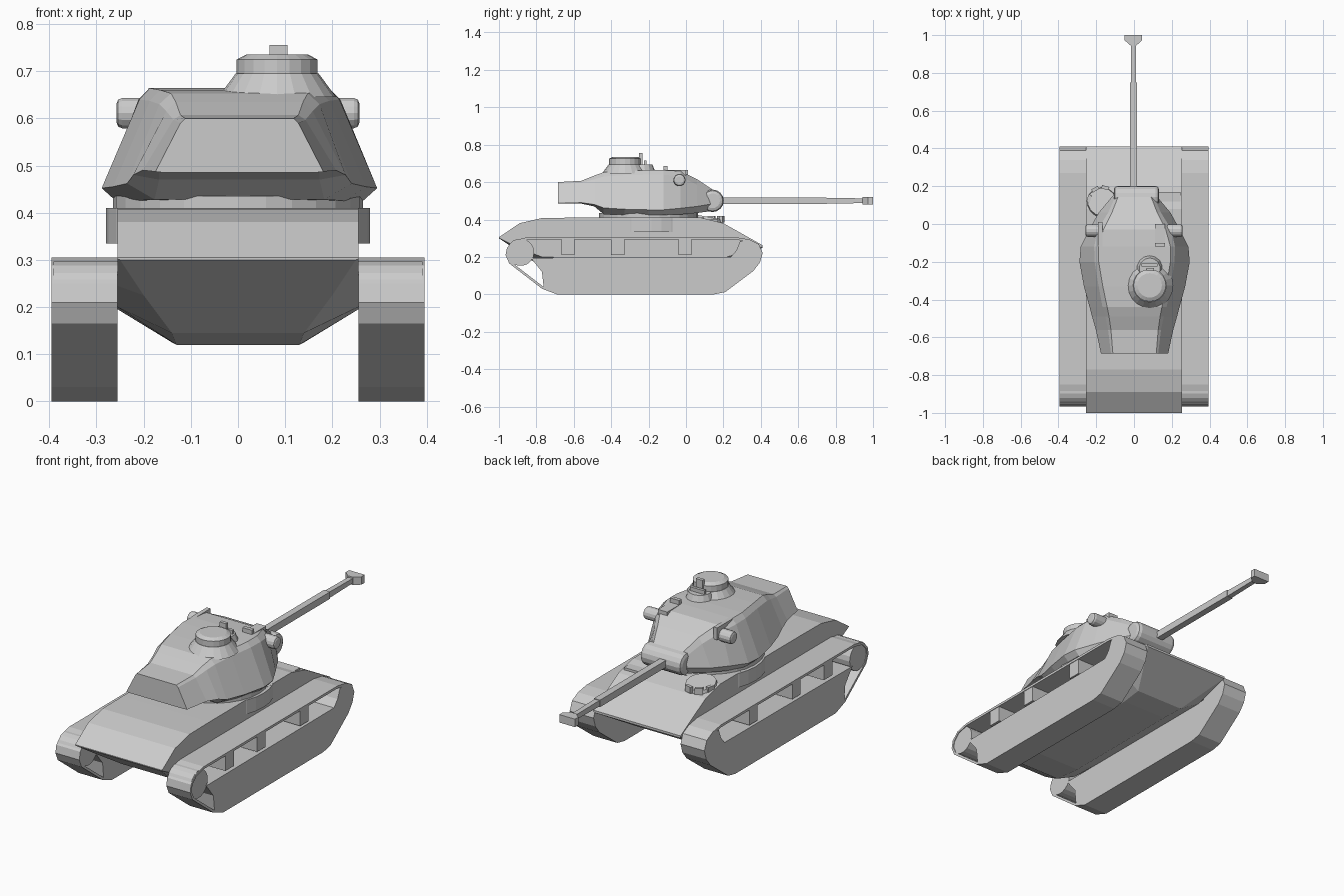
import bpy, bmesh
from math import radians, sin, cos
from mathutils import Matrix

if "Cube" in bpy.data.objects:
    bpy.data.objects.remove(bpy.data.objects["Cube"])


def finish(name, bm, fix=True):
    if fix:
        bmesh.ops.recalc_face_normals(bm, faces=bm.faces)
    me = bpy.data.meshes.new(name)
    bm.to_mesh(me)
    bm.free()
    ob = bpy.data.objects.new(name, me)
    bpy.context.collection.objects.link(ob)
    return ob


def loft(name, sections, cx=0):
    """Each section: y followed by half-outline (x, z) points, bottom to top."""
    bm = bmesh.new()
    rings = []
    for y, *half in sections:
        pts = half + [(-x, z) for x, z in reversed(half)]
        rings.append([bm.verts.new((cx + x, y, z)) for x, z in pts])
    n = len(rings[0])
    for a, b in zip(rings, rings[1:]):
        for i in range(n):
            j = (i + 1) % n
            bm.faces.new((a[i], a[j], b[j], b[i]))
    bm.faces.new(rings[0])
    bm.faces.new(rings[-1])
    return finish(name, bm)


def side_strip(name, pts, x0, x1, caps=True):
    """Extrude a (y, z) profile across x."""
    bm = bmesh.new()
    a = [bm.verts.new((x0, y, z)) for y, z in pts]
    b = [bm.verts.new((x1, y, z)) for y, z in pts]
    for i in range(len(pts)):
        j = (i + 1) % len(pts)
        bm.faces.new((a[i], a[j], b[j], b[i]))
    if caps:
        bm.faces.new(a)
        bm.faces.new(b)
    return finish(name, bm, caps)


def box(name, lo, hi, rot=0):
    bm = bmesh.new()
    bmesh.ops.create_cube(bm, size=1)
    for v in bm.verts:
        v.co = [(h - l) * c for l, h, c in zip(lo, hi, v.co)]
    ob = finish(name, bm)
    ob.location = [(l + h) / 2 for l, h in zip(lo, hi)]
    ob.rotation_euler.z = rot
    return ob


def tube(name, loc, r1, r2, depth, axis='Z', sides=20, bevel=0):
    bm = bmesh.new()
    bmesh.ops.create_cone(bm, cap_ends=True, segments=sides, radius1=r1, radius2=r2, depth=depth)
    if axis == 'X':
        bmesh.ops.rotate(bm, verts=bm.verts, matrix=Matrix.Rotation(radians(90), 3, 'Y'))
    ob = finish(name, bm)
    ob.location = loc
    if bevel:
        m = ob.modifiers.new("bevel", 'BEVEL')
        m.width, m.segments = bevel, 2
    return ob


# Hull with sloped ends and a chamfered belly
loft("hull", [
    (-1.0, (.25, .300), (.255, .302), (.255, .305)),
    (-.89, (.20, .225), (.255, .245), (.255, .380)),
    (-.77, (.14, .145), (.255, .200), (.255, .408)),
    (-.60, (.13, .120), (.255, .195), (.255, .410)),
    (.08, (.13, .120), (.255, .195), (.255, .410)),
    (.20, (.14, .125), (.255, .195), (.255, .380)),
    (.41, (.25, .250), (.255, .255), (.255, .262)),
])
tube("hull_turret_collar", (0, -.185, .372), .28, .28, .075, sides=32)

# Tracks, lower side skirts, return supports and sprockets
belt = [(-.77, .03), (-.69, 0), (.15, 0), (.21, .012), (.36, .125), (.395, .17), (.41, .22),
        (.39, .268), (.34, .293), (.27, .305), (-.85, .305), (-.92, .288),
        (-.957, .25), (-.965, .21), (-.945, .165)]
skirt = [(-.76, .03), (-.69, .004), (.15, .004), (.21, .015), (.36, .13), (.39, .17), (.405, .22),
         (.385, .265), (.34, .288), (.29, .285), (.27, .235), (.24, .2), (-.83, .195), (-.77, .12)]
for s, side in ((1, "right"), (-1, "left")):
    lo, hi = (.255, .395) if s > 0 else (-.395, -.255)
    ob = side_strip("track_" + side, belt, lo, hi, caps=False)
    m = ob.modifiers.new("thickness", 'SOLIDIFY')
    m.thickness, m.offset = .013, -1
    side_strip("track_skirt_" + side, skirt, lo, hi)
    tube("sprocket_" + side, (s * .323, -.885, .225), .073, .073, .136, 'X', 18)
    for i, y in enumerate((-.63, -.365, -.005)):
        a, b = sorted((s * .255, s * .392))
        box(f"return_support_{side}_{i}", (a, y - .035, .21), (b, y + .035, .295))

# Driver hatch and periscopes on the front deck
hatch = tube("driver_hatch", (-.17, .115, .397), .085, .075, .035, sides=14)
hatch.rotation_euler.x = radians(-10)
for i, a in enumerate((75, 120, 165)):
    x, y = -.17 + .07 * cos(radians(a)), .115 + .08 * sin(radians(a))
    box(f"driver_periscope_{i}", (x - .02, y - .009, .385), (x + .02, y + .009, .418), radians(a - 90))
box("deck_plate", (.12, .04, .36), (.245, .17, .40))

# Turret: narrow rear bustle, wide middle, tapered nose
tube("turret_ring", (0, -.2, .42), .265, .265, .03, sides=28)
loft("turret", [
    (-.685, (.16, .485), (.178, .487), (.125, .590), (.115, .600)),
    (-.56, (.17, .485), (.205, .490), (.140, .597), (.125, .607)),
    (-.49, (.17, .470), (.225, .480), (.155, .615), (.135, .635)),
    (-.44, (.18, .428), (.238, .462), (.170, .630), (.145, .653)),
    (-.33, (.225, .425), (.268, .455), (.190, .637), (.168, .660)),
    (-.20, (.262, .425), (.292, .452), (.212, .640), (.190, .664)),
    (-.12, (.260, .425), (.285, .452), (.214, .640), (.190, .664)),
    (-.03, (.215, .427), (.240, .460), (.195, .630), (.165, .659)),
    (.06, (.155, .435), (.190, .470), (.140, .585), (.120, .615)),
    (.15, (.085, .447), (.115, .485), (.100, .535), (.085, .555)),
], cx=.003)

# Gun mantlet, square barrel and T-shaped muzzle
tube("mantlet", (.013, .142, .5), .06, .06, .24, 'X', 16, .02)
box("gun_barrel_rear", (-.021, .15, .482), (.015, .75, .519))
loft("gun_barrel_front", [
    (.74, (.014, .484), (.014, .516)),
    (.95, (.013, .488), (.013, .513))], cx=-.003)
loft("muzzle_brake", [
    (.945, (.015, .479), (.015, .521)),
    (.972, (.046, .479), (.046, .521)),
    (1.0, (.046, .479), (.046, .521))], cx=-.003)

# Rangefinder ears
for s, side in ((1, "right"), (-1, "left")):
    tube("rangefinder_" + side, (s * .21, -.035, .611), .033, .033, .095, 'X', 14, .012)

# Cupola with lid, forward mount and periscope
cx, cy = .083, -.325
tube("cupola_base", (cx, cy, .67), .125, .088, .05)
tube("cupola_front_mount", (cx, -.235, .67), .075, .055, .05, sides=14)
tube("cupola_drum", (cx, cy, .705), .086, .086, .04)
tube("cupola_lid", (cx, cy, .73), .086, .065, .011)
box("cupola_periscope", (.067, -.25, .69), (.105, -.232, .755))
box("cupola_sight", (.04, -.225, .69), (.125, -.21, .715))

# Roof sight boxes
box("roof_sight_right", (.11, -.12, .64), (.165, -.10, .687))
box("roof_step_right", (.11, -.10, .60), (.165, 0, .664))
box("roof_step_left", (-.19, -.12, .60), (-.168, .01, .664))
